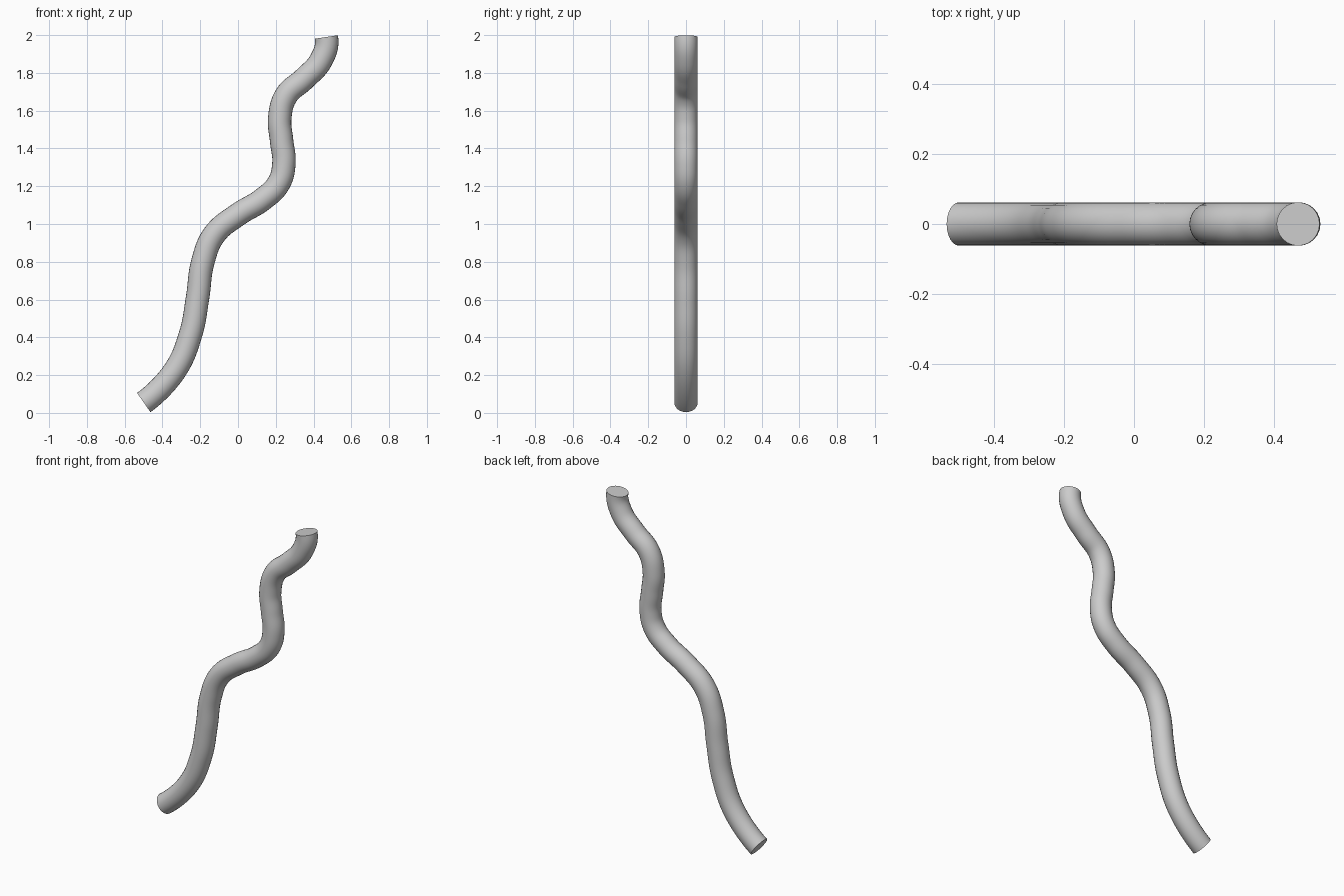
import bpy
from mathutils import Vector

cube = bpy.data.objects.get("Cube")
if cube:
    bpy.data.objects.remove(cube, do_unlink=True)

RADIUS = 0.062

# Centre line (x, z), from the bottom end to the top end
path = [(-0.499, 0.055), (-0.335, 0.223), (-0.25, 0.42), (-0.214, 0.61),
        (-0.186, 0.8), (-0.125, 0.945), (0.0, 1.05), (0.13, 1.13),
        (0.215, 1.215), (0.243, 1.32), (0.231, 1.44), (0.221, 1.56),
        (0.255, 1.68), (0.35, 1.768), (0.44, 1.868), (0.468, 1.99)]

curve = bpy.data.curves.new("wavy_rod", "CURVE")
curve.dimensions = "3D"
curve.bevel_depth = RADIUS
curve.bevel_resolution = 10
curve.resolution_u = 8
curve.use_fill_caps = True
spline = curve.splines.new("BEZIER")
spline.bezier_points.add(len(path) - 1)
for point, (x, z) in zip(spline.bezier_points, path):
    point.co = (x, 0, z)
    point.handle_left_type = point.handle_right_type = "AUTO"

rod = bpy.data.objects.new("wavy_rod", curve)
bpy.context.collection.objects.link(rod)
bpy.context.view_layer.update()

# Slant of the two cut ends
for point, tangent in ((spline.bezier_points[0], (0.82, 0, 0.57)),
                       (spline.bezier_points[-1], (-0.15, 0, 0.99))):
    point.handle_left_type = point.handle_right_type = "FREE"
    offset = Vector(tangent) * 0.05
    point.handle_left = point.co - offset
    point.handle_right = point.co + offset

# Plain grey surface
grey = bpy.data.materials.new("light_grey")
grey.use_nodes = True
colour = (0.6, 0.6, 0.6, 1)
grey.diffuse_color = colour
grey.node_tree.nodes["Principled BSDF"].inputs["Base Color"].default_value = colour
curve.materials.append(grey)

# Turn the swept tube into a mesh with smooth sides and sharp ends
bpy.ops.object.select_all(action="DESELECT")
rod.select_set(True)
bpy.context.view_layer.objects.active = rod
bpy.ops.object.convert(target="MESH")
bpy.ops.object.shade_smooth_by_angle()
